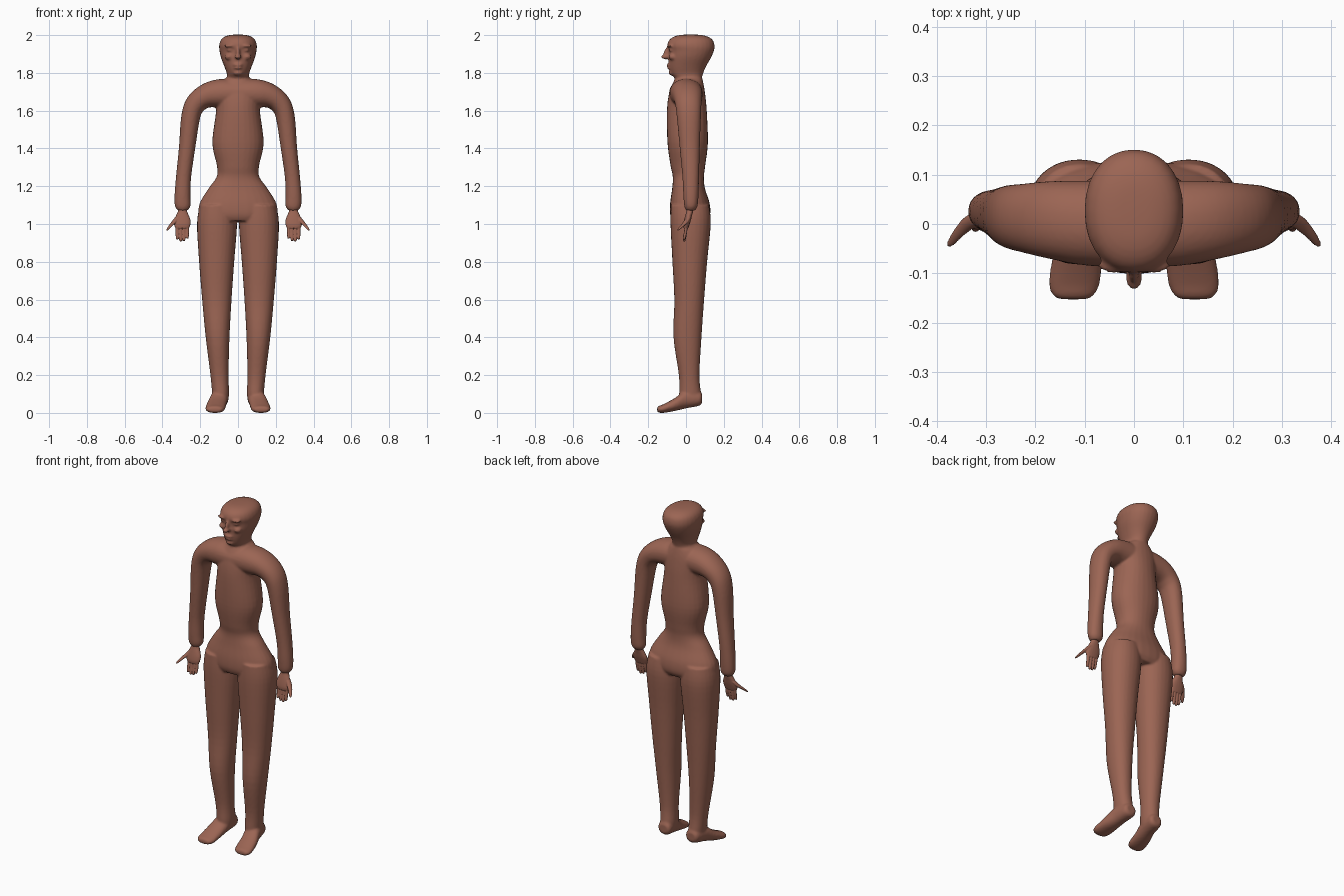
import bpy, bmesh, math
from mathutils import Matrix, Vector

skin = bpy.data.materials.new("brown skin")
skin.diffuse_color = (0.33, 0.13, 0.088, 1)


def ring(cx, z, rx, y0, y1):
    """Horizontal cross-section: centre, half-width vector, half-depth vector."""
    return [cx, (y0 + y1) / 2, z, rx, 0, 0, 0, (y1 - y0) / 2, 0]


def foot_ring(y, cx, rx, z0, z1):
    """Upright cross-section facing along y."""
    return [cx, y, (z0 + z1) / 2, rx, 0, 0, 0, 0, (z1 - z0) / 2]


def arm_ring(x, z, deg, a, b, y):
    """Cross-section for a limb bending in the x-z plane."""
    t = math.radians(deg)
    return [x, y, z, a * math.sin(t), 0, a * math.cos(t), 0, b, 0]


def spline(rows, steps):
    out = []
    for i in range(len(rows) - 1):
        p0, p1 = rows[max(i - 1, 0)], rows[i]
        p2, p3 = rows[i + 1], rows[min(i + 2, len(rows) - 1)]
        for s in range(steps):
            t = s / steps
            out.append([0.5 * (2 * b + (c - a) * t + (2 * a - 5 * b + 4 * c - d) * t * t
                               + (3 * b - a - 3 * c + d) * t ** 3)
                        for a, b, c, d in zip(p0, p1, p2, p3)])
    return out + [rows[-1]]


def loft(bm, rows, side=1, n=28, steps=5, power=2.15):
    """Closed smooth skin through the cross-sections; side=-1 mirrors in x."""
    loops = []
    for r in spline(rows, steps):
        c, u, v = Vector(r[:3]), Vector(r[3:6]), Vector(r[6:])
        loop = []
        for k in range(n):
            a = 2 * math.pi * k / n
            ca, sa = math.cos(a), math.sin(a)
            p = (c + u * math.copysign(abs(ca) ** (2 / power), ca)
                 + v * math.copysign(abs(sa) ** (2 / power), sa))
            loop.append(bm.verts.new((p.x * side, p.y, p.z)))
        loops.append(loop)
    for a, b in zip(loops, loops[1:]):
        for k in range(n):
            bm.faces.new((a[k], a[(k + 1) % n], b[(k + 1) % n], b[k]))
    bm.faces.new(loops[0])
    bm.faces.new(loops[-1])


def ball(bm, c, r, tilt=0):
    m = Matrix.Translation(c) @ Matrix.Rotation(tilt, 4, 'X') @ Matrix.Diagonal((*r, 1))
    bmesh.ops.create_uvsphere(bm, u_segments=20, v_segments=12, radius=1, matrix=m)


def finish(bm, name, voxel, smooth):
    """Fuse overlapping volumes into one soft surface."""
    bmesh.ops.recalc_face_normals(bm, faces=bm.faces)
    me = bpy.data.meshes.new(name)
    bm.to_mesh(me)
    bm.free()
    me.materials.append(skin)
    ob = bpy.data.objects.new(name, me)
    bpy.context.collection.objects.link(ob)
    for p in me.polygons:
        p.use_smooth = True
    rm = ob.modifiers.new("fuse", 'REMESH')
    rm.mode = 'VOXEL'
    rm.voxel_size = voxel
    rm.use_smooth_shade = True
    sm = ob.modifiers.new("soften", 'SMOOTH')
    sm.factor = 0.5
    sm.iterations = smooth


# Torso
body = bmesh.new()
loft(body, [ring(0, *r) for r in (
    (1.775, .058, -.052, .085), (1.755, .085, -.065, .09), (1.70, .118, -.088, .1),
    (1.60, .116, -.101, .11), (1.43, .136, -.098, .116), (1.31, .112, -.082, .102),
    (1.25, .113, -.07, .095), (1.19, .155, -.073, .1), (1.11, .203, -.084, .125),
    (1.05, .207, -.084, .128), (1.015, .19, -.07, .11))])

for s in (1, -1):
    # Legs
    loft(body, [ring(*r) for r in (
        (.108, 1.10, .094, -.08, .122), (.111, 1.0, .106, -.082, .131),
        (.113, .8, .093, -.072, .112), (.112, .6, .078, -.062, .096),
        (.108, .4, .063, -.066, .082), (.098, .2, .048, -.038, .071),
        (.092, .1, .045, -.036, .079), (.095, .055, .04, -.03, .07))], s)
    # Feet
    loft(body, [foot_ring(*r) for r in (
        (.085, .091, .025, .055, .1), (.07, .091, .04, .038, .115), (.0, .1, .046, .024, .12),
        (-.06, .113, .051, .01, .078), (-.12, .121, .052, 0, .046),
        (-.145, .123, .042, .002, .036), (-.153, .123, .028, .008, .026))], s)
    # Shoulders and arms
    loft(body, [arm_ring(*r) for r in (
        (0, 1.69, 0, .074, .09, 0), (.10, 1.692, 0, .075, .086, .002),
        (.17, 1.678, 18, .064, .079, .008), (.222, 1.638, 50, .056, .07, .012),
        (.25, 1.57, 78, .05, .064, .015), (.27, 1.4, 85, .043, .053, .02),
        (.288, 1.25, 86, .04, .044, .025), (.294, 1.15, 90, .042, .04, .026),
        (.293, 1.095, 90, .041, .035, .026), (.293, 1.072, 90, .026, .024, .024))], s)

# Head and neck
loft(body, [ring(0, *r) for r in (
    (1.73, .066, -.062, .088), (1.77, .06, -.06, .085), (1.795, .059, -.08, .09),
    (1.83, .071, -.09, .104), (1.88, .09, -.092, .132), (1.918, .098, -.091, .148),
    (1.945, .1, -.099, .151), (1.972, .092, -.09, .143), (1.99, .074, -.068, .12),
    (2.0, .045, -.035, .085), (2.003, .01, .01, .04))])
# Nose, lips and chin
ball(body, (0, -.1, 1.905), (.011, .019, .036), -.3)
ball(body, (0, -.108, 1.885), (.018, .026, .012))
ball(body, (0, -.088, 1.842), (.026, .016, .008))
ball(body, (0, -.087, 1.826), (.022, .016, .007))
ball(body, (0, -.074, 1.8), (.026, .018, .014))
for s in (1, -1):
    # Brows, eyelids and cheeks
    ball(body, (s * .042, -.084, 1.943), (.032, .016, .009))
    ball(body, (s * .042, -.079, 1.92), (.018, .012, .007))
    ball(body, (s * .046, -.07, 1.885), (.024, .022, .018))
finish(body, "body", .0065, 4)

for s, label in ((1, "left"), (-1, "right")):
    hand = bmesh.new()
    # Wrist and palm
    loft(hand, [ring(*r) for r in (
        (.293, 1.095, .02, .005, .042), (.294, 1.068, .024, .002, .038),
        (.294, 1.045, .034, -.004, .032), (.294, 1.02, .043, -.01, .026),
        (.295, .995, .043, -.014, .018), (.295, .978, .036, -.013, .012))], s, 20, 3)
    # Fingers
    for x, tip in ((.268, .922), (.286, .91), (.304, .908), (.322, .918)):
        loft(hand, [ring(x, z, r, y - r, y + r) for z, r, y in (
            (1.0, .0085, .002), (.96, .0085, -.002), (tip + .008, .0075, -.009),
            (tip, .004, -.01))], s, 12, 3)
    # Thumb
    loft(hand, [ring(x, z, r, y - r, y + r) for x, y, z, r in (
        (.32, .012, 1.035, .014), (.338, 0, 1.012, .014), (.356, -.018, .992, .011),
        (.37, -.036, .974, .008), (.375, -.043, .966, .004))], s, 14, 3)
    finish(hand, label + "_hand", .003, 2)
